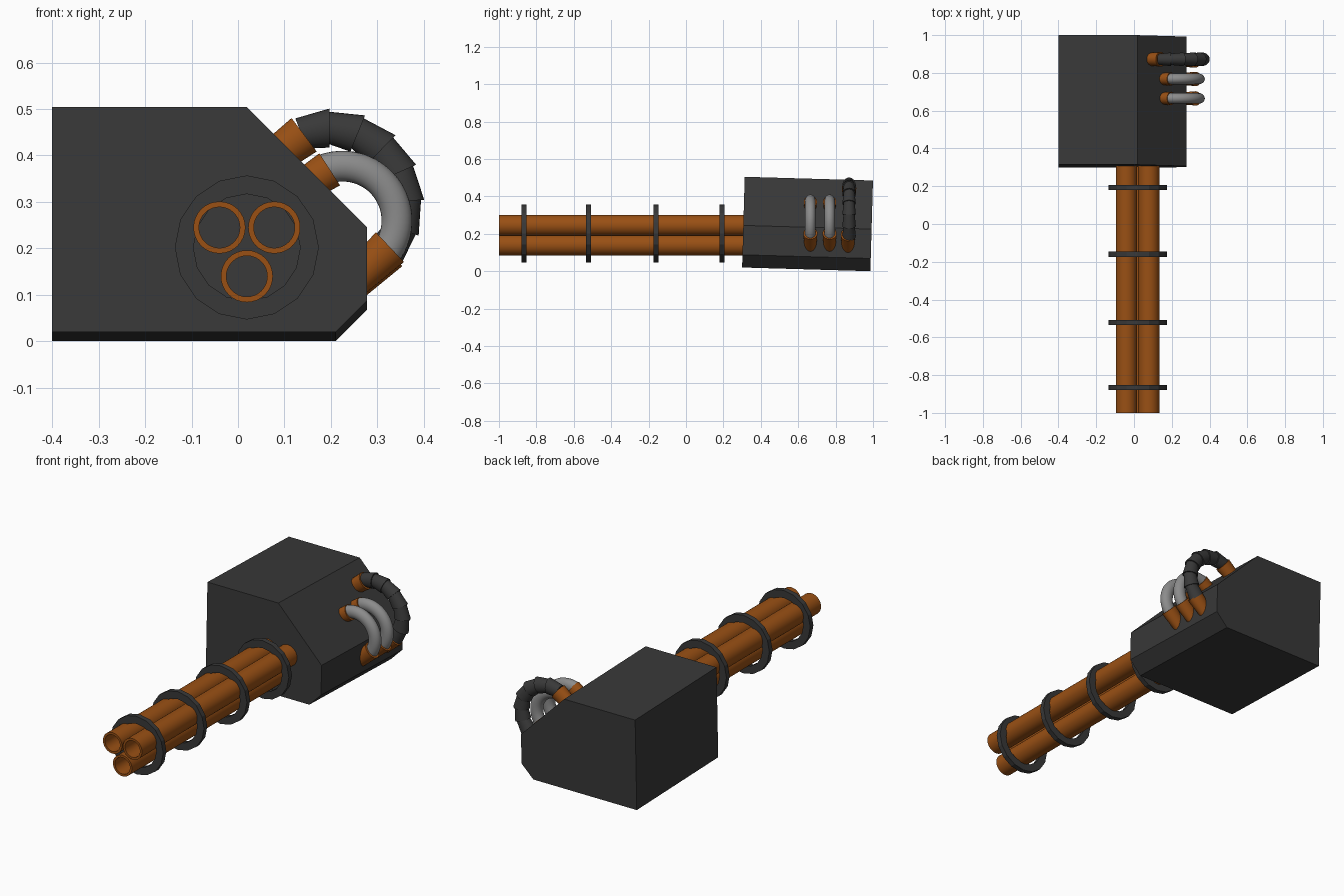
import bpy, bmesh
from math import sin, cos, pi, radians
from mathutils import Vector, Matrix

if "Cube" in bpy.data.objects:
    bpy.data.objects.remove(bpy.data.objects["Cube"])


def material(name, rgb):
    m = bpy.data.materials.new(name)
    m.use_nodes = True
    m.diffuse_color = (*rgb, 1)
    m.node_tree.nodes["Principled BSDF"].inputs["Base Color"].default_value = (*rgb, 1)
    return m


charcoal = material("charcoal", (0.04, 0.04, 0.04))
copper = material("copper", (0.32, 0.08, 0.007))
grey = material("grey", (0.26, 0.26, 0.26))


def finish(name, bm, mat, smooth_angle=None):
    bmesh.ops.recalc_face_normals(bm, faces=bm.faces)
    mesh = bpy.data.meshes.new(name)
    bm.to_mesh(mesh)
    bm.free()
    mesh.materials.append(mat)
    obj = bpy.data.objects.new(name, mesh)
    bpy.context.collection.objects.link(obj)
    if smooth_angle:
        bpy.ops.object.select_all(action="DESELECT")
        obj.select_set(True)
        bpy.context.view_layer.objects.active = obj
        bpy.ops.object.shade_smooth_by_angle(angle=radians(smooth_angle))
    return obj


def loft(name, rings, sides, mat, closed=False, smooth_angle=35):
    """Skin circular rings given as (centre, first axis, second axis)."""
    bm = bmesh.new()
    loops = []
    for c, u, v in rings:
        steps = [2 * pi * i / sides for i in range(sides)]
        loops.append([bm.verts.new(c + u * cos(a) + v * sin(a)) for a in steps])
    pairs = list(zip(loops, loops[1:]))
    if closed:
        pairs.append((loops[-1], loops[0]))
    else:
        bm.faces.new(loops[0])
        bm.faces.new(loops[-1])
    for a, b in pairs:
        for i in range(sides):
            j = (i + 1) % sides
            bm.faces.new((a[i], a[j], b[j], b[i]))
    return finish(name, bm, mat, smooth_angle)


def pipe(name, x, z, y0, y1, outer, inner, sides, mat, smooth_angle=35):
    """Hollow cylinder along y."""
    rings = [(Vector((x, y, z)), Vector((r, 0, 0)), Vector((0, 0, r)))
             for y, r in ((y0, outer), (y1, outer), (y1, inner), (y0, inner))]
    return loft(name, rings, sides, mat, True, smooth_angle)


# Housing: chamfered prism, pitched slightly down towards the back
profile = [(-0.4, 0), (0.21, 0), (0.278, 0.068), (0.278, 0.225),
           (0.018, 0.485), (-0.4, 0.485)]
bm = bmesh.new()
base = bm.faces.new([bm.verts.new((x, 0, z)) for x, z in profile])
extruded = bmesh.ops.extrude_face_region(bm, geom=[base], use_keep_orig=True)
bmesh.ops.translate(bm, vec=(0, 0.686, 0),
                    verts=[g for g in extruded["geom"] if isinstance(g, bmesh.types.BMVert)])
tilt = Matrix.Translation((0, 0.3, 0.02)) @ Matrix.Rotation(radians(-1.65), 4, "X")
bmesh.ops.transform(bm, matrix=tilt, verts=bm.verts)
finish("housing", bm, charcoal)

# Three barrels and the rings that clamp them
for side, x, z in (("right", -0.04, 0.245), ("left", 0.078, 0.245), ("lower", 0.019, 0.14)):
    pipe(side + "_barrel", x, z, -1, 0.36, 0.056, 0.044, 32, copper)
for i, y in enumerate((-0.865, -0.521, -0.16, 0.193)):
    pipe(f"clamp_ring_{i + 1}", 0.019, 0.202, y - 0.0135, y + 0.0135,
         0.155, 0.115, 16, charcoal, 15)

SQUASH = 0.86  # hoses are slightly narrower along y


def hose(name, centre, bend, stations, mat):
    """Arc in the xz plane; stations are (angle, tube radius)."""
    rings = []
    for deg, r in stations:
        out = Vector((cos(radians(deg)), 0, sin(radians(deg))))
        rings.append((centre + out * bend, out * r, Vector((0, r * SQUASH, 0))))
    return loft(name, rings, 24, mat)


def collar(name, end, inward, radius):
    """Tapered socket running from the hose end into the housing."""
    axis = Vector((inward[0], 0, inward[1])).normalized()
    u = Vector((-axis.z, 0, axis.x))
    rings = [(end + axis * d, u * r, Vector((0, r * SQUASH, 0)))
             for d, r in ((-0.004, radius), (0.11, radius * 0.82))]
    return loft(name, rings, 24, copper)


# Two plain hoses
for side, y in (("front", 0.665), ("middle", 0.768)):
    arc = [(112 - 152 * i / 24, 0.033) for i in range(25)]
    hose(side + "_hose", Vector((0.225, y, 0.26)), 0.117, arc, grey)
    collar(side + "_upper_collar", Vector((0.194, y, 0.368)), (-0.85, -0.55), 0.041)
    collar(side + "_lower_collar", Vector((0.324, y, 0.2)), (-0.72, -0.68), 0.044)

# Ribbed hose made of flared segments
segments = 7
step = 154 / segments
ribs = []
for i in range(segments):
    start = 112 - i * step
    ribs += [(start, 0.035), (start - step, 0.042)]
hose("ribbed_hose", Vector((0.197, 0.872, 0.297)), 0.162, ribs, charcoal)
collar("ribbed_upper_collar", Vector((0.139, 0.872, 0.442)), (-0.8, -0.6), 0.045)
collar("ribbed_lower_collar", Vector((0.32, 0.866, 0.192)), (-0.72, -0.68), 0.045)
